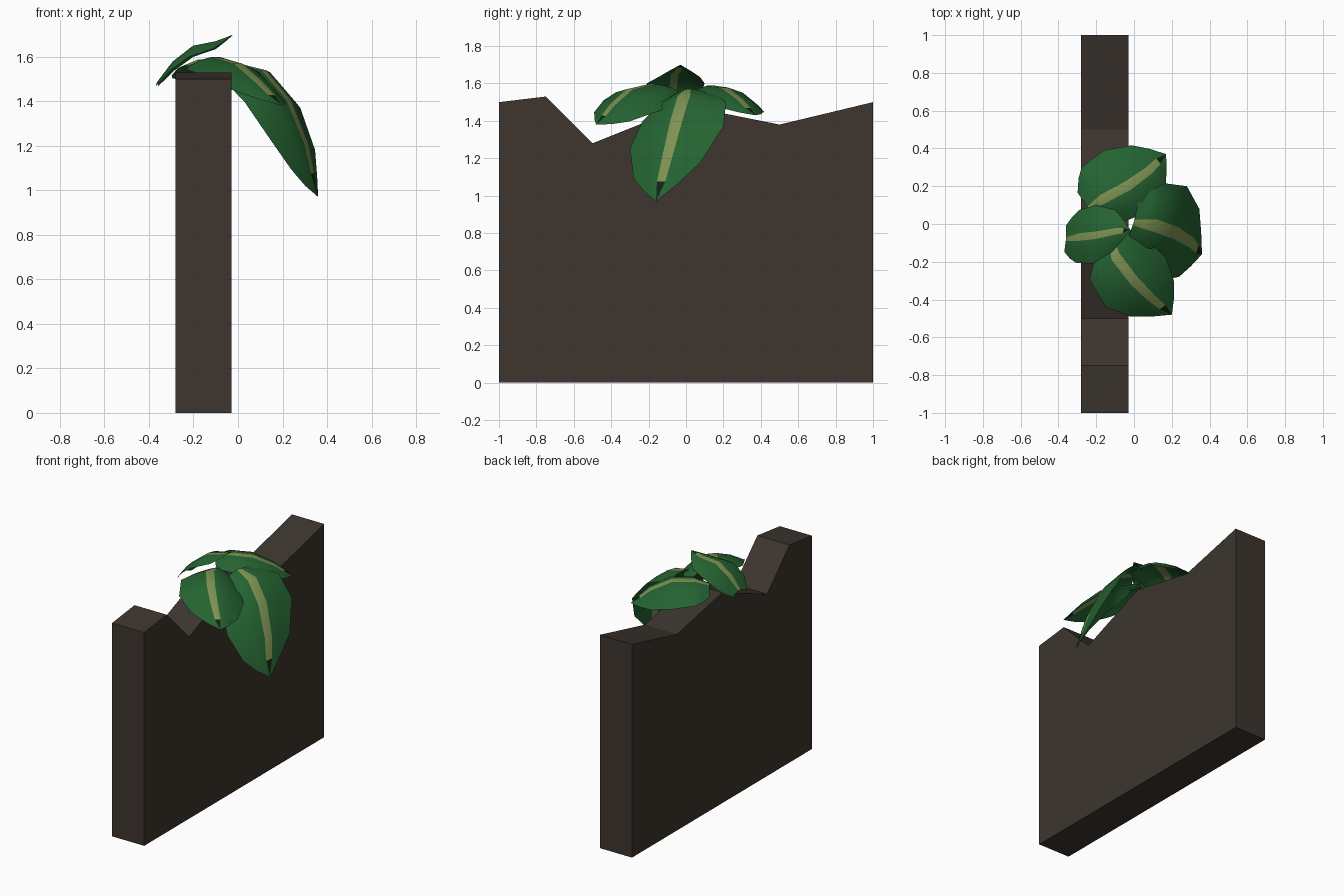
import bpy, bmesh
from mathutils import Vector

if "Cube" in bpy.data.objects:
    bpy.data.objects.remove(bpy.data.objects["Cube"])


def material(name, rgb):
    m = bpy.data.materials.new(name)
    m.diffuse_color = (*rgb, 1)
    m.use_nodes = True
    m.node_tree.nodes["Principled BSDF"].inputs["Base Color"].default_value = m.diffuse_color
    return m


WALL = material("dark brown", (0.047, 0.036, 0.028))
GREEN = material("leaf green", (0.018, 0.125, 0.031))
STRIPE = material("pale green stripe", (0.21, 0.29, 0.085))
TIP = material("dark leaf tip", (0.005, 0.017, 0.006))


def add_object(name, bm, mats):
    me = bpy.data.meshes.new(name)
    bm.to_mesh(me)
    bm.free()
    ob = bpy.data.objects.new(name, me)
    for m in mats:
        me.materials.append(m)
    bpy.context.collection.objects.link(ob)
    return ob


# Wall: broken-top side profile (y, z) extruded along x
profile = [(-1, 0), (1, 0), (1, 1.5), (0.5, 1.38), (0, 1.48),
           (-0.5, 1.28), (-0.75, 1.53), (-1, 1.5)]
bm = bmesh.new()
face = bm.faces.new([bm.verts.new((-0.28, y, z)) for y, z in profile])
ext = bmesh.ops.extrude_face_region(bm, geom=[face])
bmesh.ops.translate(bm, vec=(0.25, 0, 0),
                    verts=[v for v in ext["geom"] if isinstance(v, bmesh.types.BMVert)])
bmesh.ops.recalc_face_normals(bm, faces=bm.faces)
add_object("wall", bm, [WALL])

# Shared leaf outline: (position along midrib, half width, stripe half width)
ROWS = [(0, 0.45, 0.06), (0.5, 0.72, 0.10), (1, 0.9, 0.13), (2, 1.0, 0.13),
        (3, 0.72, 0.11), (3.55, 0.36, 0.09), (4, 0, 0)]


def leaf(name, midrib, left, right):
    """Curved sheet along five midrib points; side vectors give spread and droop."""
    pts = [Vector(p) for p in midrib]
    left, right = Vector(left), Vector(right)
    bm = bmesh.new()
    grid = []
    for t, w, s in ROWS:
        i = min(int(t), 3)
        mid = pts[i].lerp(pts[i + 1], t - i)
        row = []
        for side, u in ((left, w), (left, w * .55), (left, s),
                        (right, s), (right, w * .55), (right, w)):
            droop = side.z * u * u / w if w else 0
            row.append(bm.verts.new(mid + Vector((side.x * u, side.y * u, droop))))
        grid.append(row)
    for r in range(len(ROWS) - 1):
        for c in range(5):
            f = bm.faces.new((grid[r][c], grid[r][c + 1], grid[r + 1][c + 1], grid[r + 1][c]))
            # centre column is the stripe, its last segment the dark tip
            if c == 2:
                f.material_index = 2 if r == len(ROWS) - 2 else 1
            f.smooth = True
    bmesh.ops.remove_doubles(bm, verts=bm.verts, dist=0.0005)
    bm.normal_update()
    if sum(f.normal.z * f.calc_area() for f in bm.faces) < 0:
        bmesh.ops.reverse_faces(bm, faces=bm.faces)
    add_object(name, bm, [GREEN, STRIPE, TIP])


leaf("hanging_leaf",
     [(0.0, 0.01, 1.57), (0.12, -0.01, 1.54), (0.23, -0.05, 1.41), (0.31, -0.1, 1.21), (0.36, -0.16, 0.97)],
     (-0.10, -0.25, -0.16), (0.05, 0.25, -0.04))
leaf("front_leaf",
     [(-0.12, -0.08, 1.58), (-0.1, -0.17, 1.6), (0.0, -0.3, 1.57), (0.09, -0.39, 1.49), (0.2, -0.48, 1.38)],
     (-0.15, -0.14, -0.06), (0.17, 0.12, -0.13))
leaf("rear_leaf",
     [(-0.24, 0.08, 1.56), (-0.16, 0.13, 1.59), (-0.03, 0.2, 1.58), (0.08, 0.28, 1.52), (0.17, 0.37, 1.43)],
     (-0.13, 0.19, -0.10), (0.12, -0.13, -0.07))
leaf("top_leaf",
     [(-0.36, -0.08, 1.49), (-0.29, -0.07, 1.58), (-0.2, -0.06, 1.65), (-0.1, -0.04, 1.67), (-0.02, -0.03, 1.7)],
     (0.0, 0.16, -0.05), (-0.02, -0.15, -0.05))
